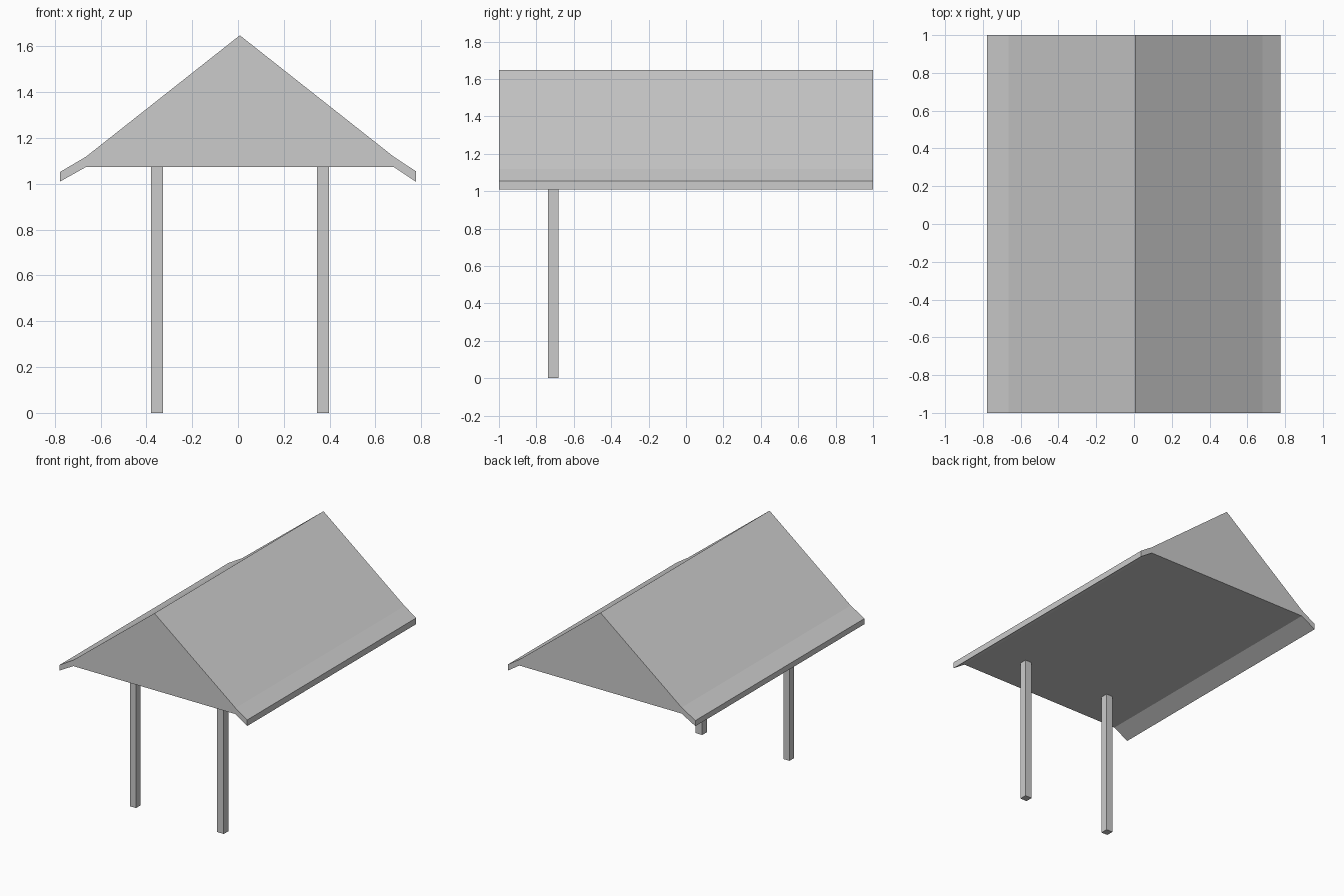
import bpy, bmesh
from mathutils import Matrix

if "Cube" in bpy.data.objects:
    bpy.data.objects.remove(bpy.data.objects["Cube"])


def add_object(name, bm):
    bmesh.ops.recalc_face_normals(bm, faces=bm.faces)
    mesh = bpy.data.meshes.new(name)
    bm.to_mesh(mesh)
    bm.free()
    obj = bpy.data.objects.new(name, mesh)
    bpy.context.collection.objects.link(obj)
    return obj


def box(name, x0, x1, y0, y1, z0, z1):
    bm = bmesh.new()
    center = Matrix.Translation(((x0 + x1) / 2, (y0 + y1) / 2, (z0 + z1) / 2))
    size = Matrix.Diagonal((x1 - x0, y1 - y0, z1 - z0, 1))
    bmesh.ops.create_cube(bm, size=1, matrix=center @ size)
    return add_object(name, bm)


# Gable roof: one cross-section with flared eaves, extruded front to back
profile = [(-0.778, 1.009), (-0.664, 1.073), (0.68, 1.073), (0.776, 1.009),
           (0.776, 1.055), (0.68, 1.118), (0.008, 1.648),
           (-0.664, 1.118), (-0.778, 1.051)]
bm = bmesh.new()
gable = bm.faces.new([bm.verts.new((x, -1, z)) for x, z in profile])
result = bmesh.ops.extrude_face_region(bm, geom=[gable], use_keep_orig=True)
back = [v for v in result["geom"] if isinstance(v, bmesh.types.BMVert)]
bmesh.ops.translate(bm, verts=back, vec=(0, 2, 0))
add_object("roof", bm)

# Two square front posts, running up to the flat underside
for side, x0, x1 in (("left", -0.379, -0.328), ("right", 0.344, 0.398)):
    box(f"{side}_post", x0, x1, -0.737, -0.683, 0, 1.073)
